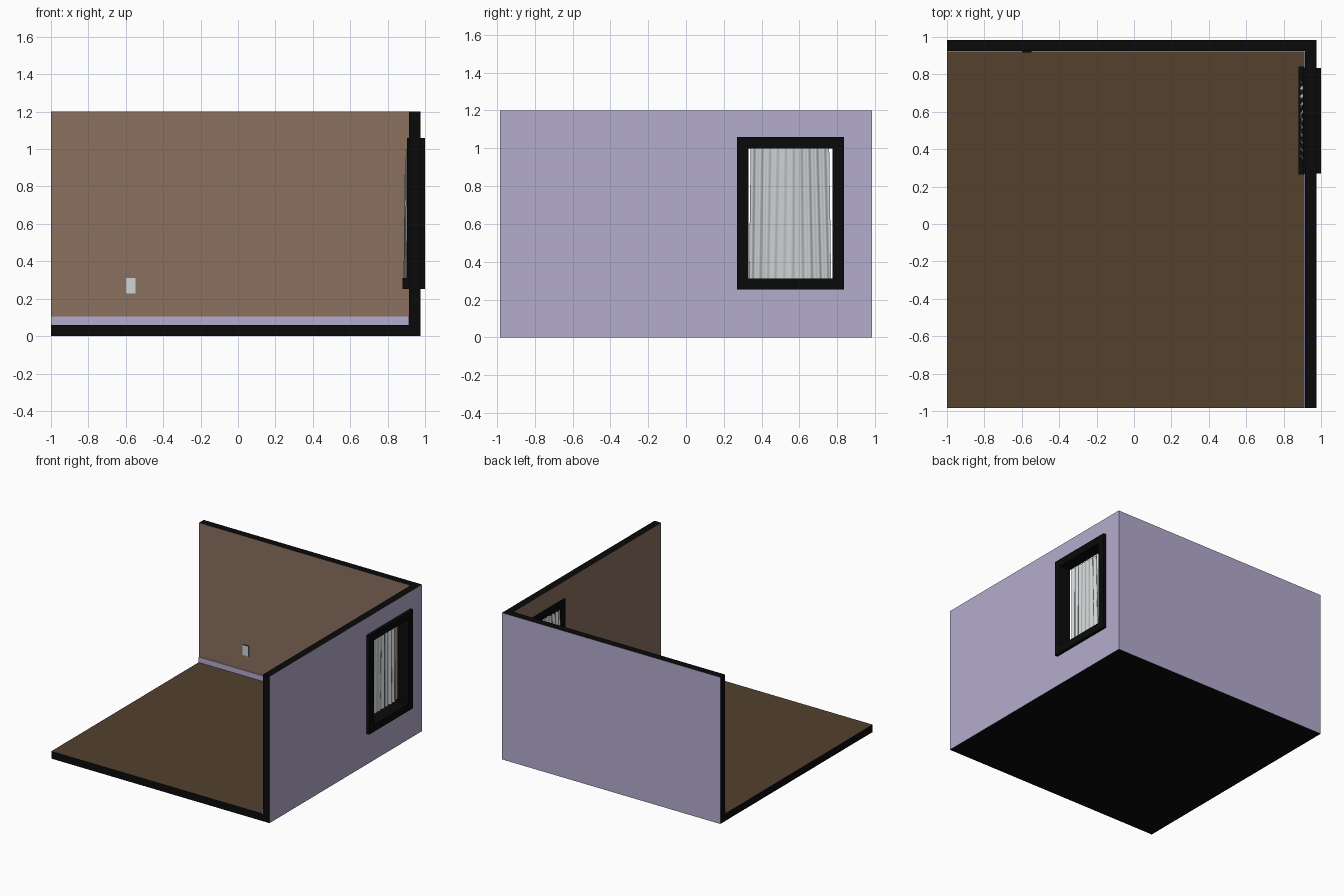
import bpy, bmesh, math

if "Cube" in bpy.data.objects:
    bpy.data.objects.remove(bpy.data.objects["Cube"])


def mat(name, rgb):
    lin = [((c / 255 + 0.055) / 1.055) ** 2.4 if c > 10 else c / 255 / 12.92 for c in rgb]
    m = bpy.data.materials.new(name)
    m.diffuse_color = (*lin, 1)
    m.use_nodes = True
    m.node_tree.nodes["Principled BSDF"].inputs["Base Color"].default_value = m.diffuse_color
    return m


BLACK = mat("black edge", (10, 10, 10))
LAVENDER = mat("lavender paint", (180, 172, 206))
BROWN = mat("brown wall", (138, 112, 94))
FLOOR = mat("dark wood floor", (83, 65, 45))
GREY = mat("pale curtain grey", (206, 211, 211))


def finish(name, bm, mats):
    me = bpy.data.meshes.new(name)
    bm.to_mesh(me)
    bm.free()
    for m in mats:
        me.materials.append(m)
    ob = bpy.data.objects.new(name, me)
    bpy.context.collection.objects.link(ob)
    return ob


def slabs(name, boxes, base, sides=()):
    """Boxes (x0,x1,y0,y1,z0,z1); sides = (axis, sign, material) paints faces by direction."""
    bm = bmesh.new()
    for x0, x1, y0, y1, z0, z1 in boxes:
        vs = bmesh.ops.create_cube(bm, size=1)["verts"]
        for v in vs:
            v.co = (x1 if v.co.x > 0 else x0, y1 if v.co.y > 0 else y0, z1 if v.co.z > 0 else z0)
    bm.normal_update()
    for f in bm.faces:
        for i, (axis, sign, _) in enumerate(sides):
            if f.normal[axis] * sign > 0.9:
                f.material_index = i + 1
    return finish(name, bm, [base] + [s[2] for s in sides])


# Room shell
XO, XI, YO, YI, H, T = 0.975, 0.915, 0.985, 0.925, 1.2, 0.06
W0, W1, Z0, Z1 = 0.33, 0.775, 0.31, 1.0   # window opening
slabs("floor", [(-1, XI, -YO, YI, 0, T)], BLACK, [(2, 1, FLOOR)])
slabs("back_wall", [(-1, XI, YI, YO, 0, H)], BLACK, [(1, -1, BROWN), (1, 1, LAVENDER)])
slabs("corner_post", [(XI, XO, YI, YO, 0, H)], BLACK, [(0, 1, LAVENDER), (1, 1, LAVENDER)])

# Right wall as a grid of faces with the window opening left out, then thickened
bm = bmesh.new()
ys, zs = [-YO, W0, W1, YI], [0, Z0, Z1, H]
g = [[bm.verts.new((XO, y, z)) for z in zs] for y in ys]
for i in range(3):
    for j in range(3):
        if (i, j) != (1, 1):
            bm.faces.new((g[i][j], g[i + 1][j], g[i + 1][j + 1], g[i][j + 1]))
ret = bmesh.ops.extrude_face_region(bm, geom=bm.faces[:], use_keep_orig=True)
for v in [e for e in ret["geom"] if isinstance(e, bmesh.types.BMVert)]:
    v.co.x = XI
bmesh.ops.recalc_face_normals(bm, faces=bm.faces)
bm.normal_update()
for f in bm.faces:
    if abs(f.normal.x) > 0.9:
        f.material_index = 1 if f.calc_center_median().x > (XO + XI) / 2 else 2
finish("right_wall", bm, [BLACK, LAVENDER, BROWN])

# Skirting boards
slabs("skirting_back", [(-1, XI, YI - 0.006, YI, T, 0.104)], LAVENDER)
slabs("skirting_right", [(XI - 0.006, XI, -YO, YI - 0.006, T, 0.104)], LAVENDER)

# Wall socket plate
slabs("socket_plate", [(-0.6, -0.548, YI - 0.008, YI, 0.228, 0.312)], BLACK, [(1, -1, GREY)])

# Window frame and inner sill
F0, F1, B, C = 0.27, 0.835, 0.252, 1.06
slabs("window_frame", [(0.903, 1, F0, W0, B, C), (0.903, 1, W1, F1, B, C),
                       (0.903, 1, W0, W1, B, Z0), (0.903, 1, W0, W1, Z1, C)], BLACK)
slabs("window_sill", [(0.88, 0.912, 0.265, 0.842, B, Z0)], BLACK)

# Pleated curtain, flaring slightly and drifting toward the room at the bottom
bm = bmesh.new()
NU, NV = 140, 16
rows = []
for j in range(NV + 1):
    t = j / NV                                  # 0 at the top
    row = []
    for i in range(NU + 1):
        u = i / NU
        y = 0.55 + (u - 0.5) * (0.415 + 0.025 * t) + 0.004 * t * math.sin(9 * u + 1)
        amp = 0.005 + 0.002 * math.sin(7 * u + 2)
        fold = math.sin(u * 10 * 2 * math.pi + 0.9 * t * math.sin(5 * u))
        x = 0.900 - 0.007 * t + amp * fold + 0.0015 * t * math.sin(31 * u)
        row.append(bm.verts.new((x, y, Z1 - t * (Z1 - Z0 + 0.001))))
    rows.append(row)
for j in range(NV):
    for i in range(NU):
        bm.faces.new((rows[j][i], rows[j + 1][i], rows[j + 1][i + 1], rows[j][i + 1])).smooth = True
finish("curtain", bm, [GREY])
